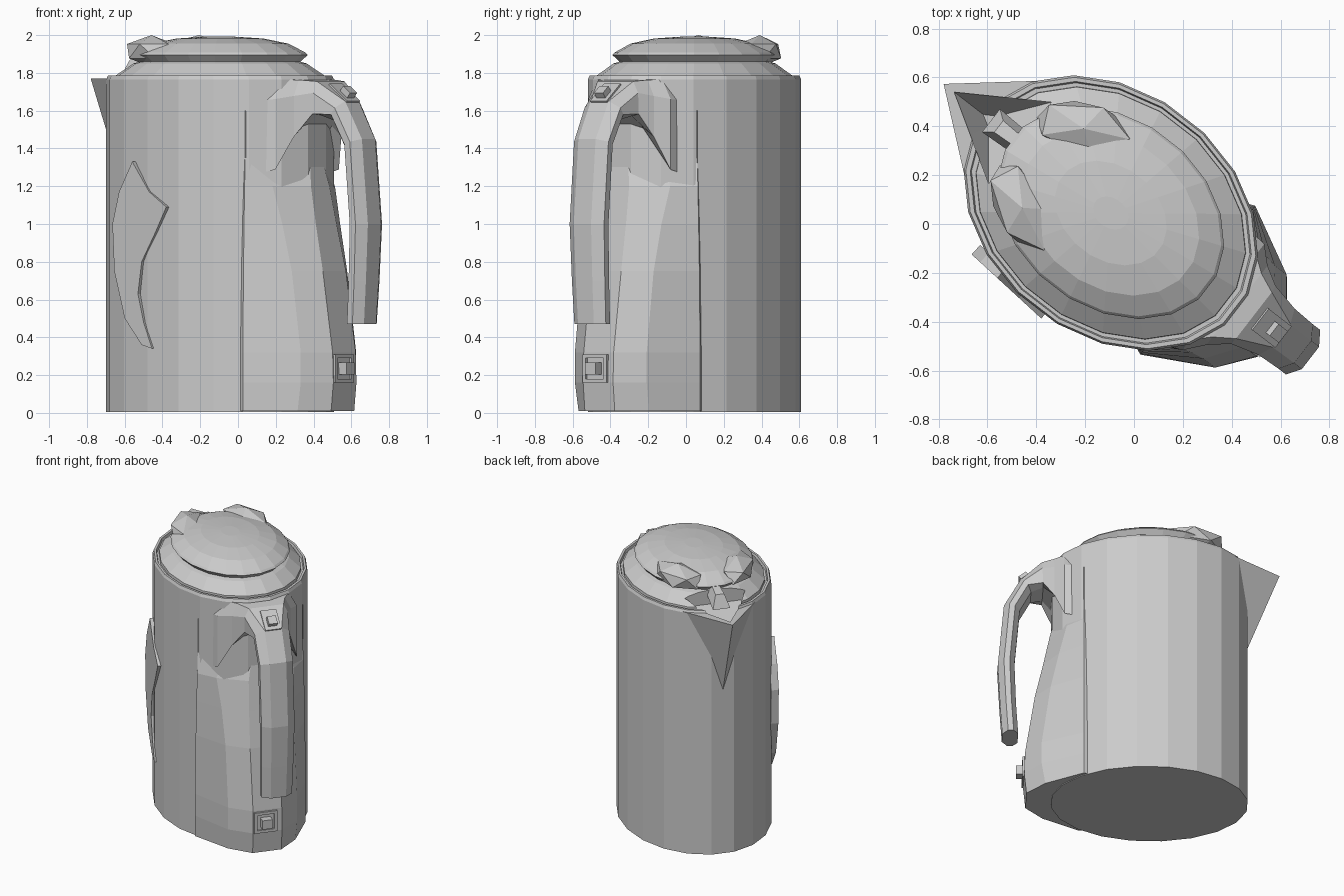
import bpy, bmesh, math
from mathutils import Matrix, Vector

# Jug frame: local +x runs from spout to handle
FRAME = Matrix.Translation((-0.095, 0.045, 0)) @ Matrix.Rotation(math.atan2(-0.61, 0.79), 4, 'Z')


def finish(name, bm, matrix=FRAME):
    bmesh.ops.recalc_face_normals(bm, faces=bm.faces)
    me = bpy.data.meshes.new(name)
    bm.to_mesh(me)
    bm.free()
    ob = bpy.data.objects.new(name, me)
    bpy.context.collection.objects.link(ob)
    ob.matrix_world = matrix
    return ob


def loft(name, rings, matrix=FRAME):
    bm = bmesh.new()
    loops = [[bm.verts.new(p) for p in r] for r in rings]
    n = len(loops[0])
    for a, b in zip(loops, loops[1:]):
        for i in range(n):
            j = (i + 1) % n
            bm.faces.new((a[i], a[j], b[j], b[i]))
    bm.faces.new(loops[0][::-1])
    bm.faces.new(loops[-1])
    return finish(name, bm, matrix)


def oval(scale, z, n=20, a=0.658, b=0.500):
    return [(a * scale * math.cos(2 * math.pi * (i + 0.5) / n),
             b * scale * math.sin(2 * math.pi * (i + 0.5) / n), z) for i in range(n)]


def ovals(name, profile, n=20):
    return loft(name, [oval(s, z, n) for s, z in profile])


def box(name, loc, size, pitch=0.0):
    bm = bmesh.new()
    bmesh.ops.create_cube(bm, size=1, matrix=Matrix.Translation(loc)
                          @ Matrix.Rotation(pitch, 4, 'Y') @ Matrix.Diagonal((*size, 1)))
    return finish(name, bm)


# Body with rim, lid skirt and domed lid
body = ovals("body", [(1, 0.005), (1, 1.765), (0.985, 1.785), (0.955, 1.785), (0.945, 1.765)])
skirt = ovals("lid_skirt", [(0.92, 1.74), (0.915, 1.787), (0.76, 1.85), (0.70, 1.86)])
dome = ovals("lid_dome", [(0.69, 1.85), (0.77, 1.895), (0.75, 1.908), (0.6, 1.955),
                          (0.38, 1.982), (0.12, 1.992)])

# Spout
spout = loft("spout", [
    [(-0.865, 0, 1.77), (-0.55, 0.26, 1.77), (-0.55, -0.26, 1.77)],
    [(-0.645, 0, 1.19), (-0.55, 0.08, 1.19), (-0.55, -0.08, 1.19)]])

# Pouring channel cut through spout, body and lid skirt
cutter = loft("channel_cutter", [
    [(-0.81, 0, 1.89), (-0.47, 0.21, 1.89), (-0.47, -0.21, 1.89)],
    [(-0.81, 0, 1.755), (-0.47, 0.21, 1.755), (-0.47, -0.21, 1.755)],
    [(-0.66, 0, 1.6), (-0.61, 0.03, 1.6), (-0.61, -0.03, 1.6)]])
cutter.hide_render = True
for ob in (body, skirt, spout):
    mod = ob.modifiers.new("channel", 'BOOLEAN')
    mod.operation = 'DIFFERENCE'
    mod.solver = 'EXACT'
    mod.object = cutter
    bpy.context.view_layer.objects.active = ob
    bpy.ops.object.modifier_apply(modifier=mod.name)
bpy.data.objects.remove(cutter)

# Pair of raised thumb lobes on the lid, with a small rib between them
for side in (-1, 1):
    bm = bmesh.new()
    bmesh.ops.create_icosphere(bm, subdivisions=1, radius=1, matrix=Matrix.Translation((-0.30, side * 0.205, 1.915))
                               @ Matrix.Rotation(side * 0.43, 4, 'Z')
                               @ Matrix.Diagonal((0.22, 0.12, 0.085, 1)))
    finish("lid_lobe", bm)
loft("lid_rib", [
    [(-0.62, -0.06, 1.78), (-0.62, 0.06, 1.78), (-0.40, 0.05, 1.84), (-0.40, -0.05, 1.84)],
    [(-0.58, -0.03, 1.87), (-0.58, 0.03, 1.87), (-0.38, 0.02, 1.92), (-0.38, -0.02, 1.92)]])

# Bulging rear housing, leaning in toward the top
housing = [(0.01, (0.45, 0.385), (0.70, 0.235), (0.82, 0.10)),
           (0.16, (0.45, 0.385), (0.725, 0.24), (0.835, 0.10)),
           (0.32, (0.45, 0.385), (0.725, 0.24), (0.83, 0.10)),
           (0.75, (0.45, 0.380), (0.665, 0.24), (0.765, 0.10)),
           (1.00, (0.45, 0.375), (0.61, 0.25), (0.71, 0.09)),
           (1.20, (0.45, 0.370), (0.56, 0.27), (0.67, 0.08)),
           (1.35, (0.45, 0.365), (0.53, 0.20), (0.64, 0.05)),
           (1.60, (0.45, 0.365), (0.50, 0.15), (0.54, 0.04))]
rings = []
for z, *pts in housing:
    half = [(0.25, 0.3)] + pts
    rings.append([(u, v, z) for u, v in half] + [(u, -v, z) for u, v in half[::-1]])
loft("rear_housing", rings)

# Handle: outer point, inner point, half width, drop of the side legs at the flared root
sections = [((0.50, 1.765), (0.53, 1.45), 0.29, 0.27),
            ((0.575, 1.765), (0.575, 1.47), 0.275, 0.27),
            ((0.64, 1.763), (0.64, 1.52), 0.205, 0.13),
            ((0.72, 1.755), (0.71, 1.58), 0.15, 0.05),
            ((0.86, 1.65), (0.79, 1.55), 0.12, 0),
            ((0.97, 1.45), (0.865, 1.41), 0.115, 0),
            ((1.01, 1.00), (0.90, 1.00), 0.115, 0),
            ((0.995, 0.70), (0.89, 0.70), 0.11, 0),
            ((0.98, 0.47), (0.875, 0.47), 0.105, 0)]
rings = []
for o, i, w, drop in sections:
    o, i = Vector(o), Vector(i)
    leg = o.lerp(i, 0.7) - Vector((0, drop))
    half = [(o, 0.8 if drop else 0.5), (o.lerp(i, 0.35), 1.0), (leg, 1.0), (i, 0.6)]
    rings.append([(p.x, 0.03 * min(1, (o.x - 0.5) * 4) + w * k, p.y) for p, k in half]
                 + [(p.x, 0.03 * min(1, (o.x - 0.5) * 4) - w * k, p.y) for p, k in half[::-1]])
loft("handle", rings)

# Switches: frame bars plus button
for z, sz in ((0.17, 0.02), (0.30, 0.02)):
    box("switch_frame_bar", (0.825, -0.015, z), (0.04, 0.16, sz))
for v in (-0.085, 0.055):
    box("switch_frame_post", (0.825, v, 0.235), (0.04, 0.02, 0.15))
box("switch_button", (0.84, -0.015, 0.235), (0.09, 0.07, 0.065))
slope = math.atan2(0.10, 0.13)
box("lid_button_plate", (0.805, 0.03, 1.69), (0.15, 0.11, 0.02), slope)
box("lid_button", (0.825, 0.03, 1.685), (0.06, 0.06, 0.07), slope)

# Leaf-shaped gauge panel on the front left side
leaf = [(-0.56, 1.33), (-0.47, 1.17), (-0.38, 1.09), (-0.44, 0.95), (-0.51, 0.80), (-0.53, 0.63),
        (-0.50, 0.48), (-0.455, 0.34), (-0.51, 0.36), (-0.60, 0.50), (-0.655, 0.75),
        (-0.665, 1.0), (-0.63, 1.17)]
loft("gauge_panel", [[(x + d, -0.12 - 0.92 * (x + 0.67) + d * 1.1, z) for x, z in leaf]
                     for d in (0.0, 0.035)], Matrix.Identity(4))
